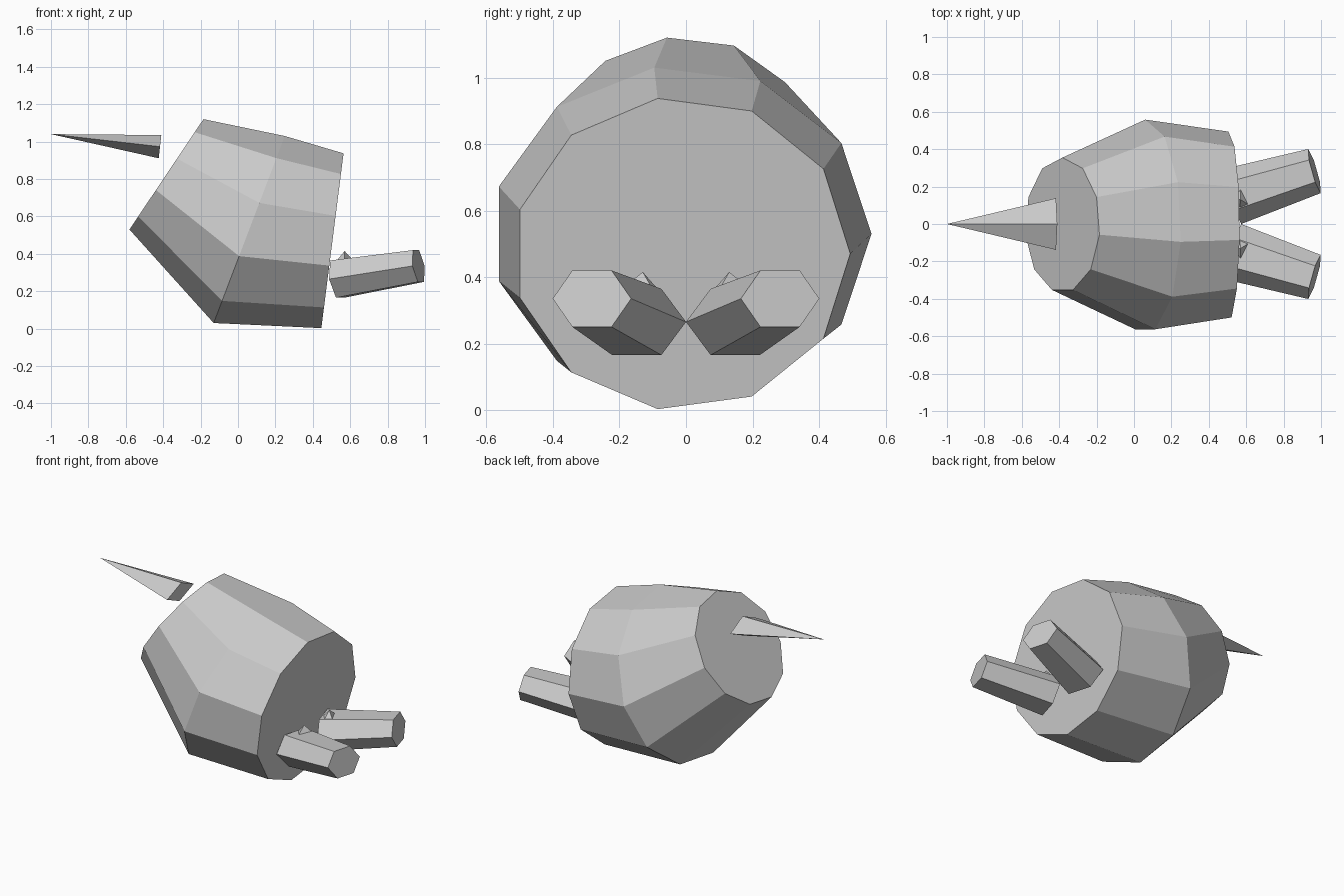
import bpy, bmesh, math
from mathutils import Vector

if "Cube" in bpy.data.objects:
    bpy.data.objects.remove(bpy.data.objects["Cube"])

grey = bpy.data.materials.new("light_grey")
grey.diffuse_color = (0.6, 0.6, 0.6, 1)
grey.use_nodes = True
grey.node_tree.nodes["Principled BSDF"].inputs["Base Color"].default_value = grey.diffuse_color


def make(name, bm):
    bmesh.ops.recalc_face_normals(bm, faces=bm.faces)
    mesh = bpy.data.meshes.new(name)
    bm.to_mesh(mesh)
    bm.free()
    mesh.materials.append(grey)
    obj = bpy.data.objects.new(name, mesh)
    bpy.context.collection.objects.link(obj)
    return obj


def ring(center, u, v, n):
    """Points of an n-sided ellipse with half axes u and v."""
    c, u, v = Vector(center), Vector(u), Vector(v)
    return [c + u * math.cos(a) + v * math.sin(a)
            for a in (2 * math.pi * k / n for k in range(n))]


def loft(name, rings):
    """Skin between rings and cap both ends; a one-point ring is a tip."""
    bm = bmesh.new()
    rows = [[bm.verts.new(p) for p in r] for r in rings]
    for a, b in zip(rows, rows[1:]):
        n = len(b)
        for i in range(n):
            j = (i + 1) % n
            bm.faces.new((a[0], b[i], b[j]) if len(a) == 1
                         else (a[i], a[j], b[j], b[i]))
    for r in (rows[0], rows[-1]):
        if len(r) > 2:
            bm.faces.new(r)
    return make(name, bm)


# Barrel body: three tilted eleven-sided rings
loft("body", [
    ring((-0.3825, -0.006, 0.825), (0, 0.361, 0), (0.2, 0, 0.298), 11),
    ring((0.06, -0.014, 0.53), (0, 0.572, 0), (0.192, 0, 0.505), 11),
    ring((0.505, -0.013, 0.47), (0, 0.507, 0), (0.06, 0, 0.472), 11),
])

# Pointed beak with a diamond base
loft("beak", [
    [Vector((-1.0, 0, 1.04))],
    ring((-0.417, 0, 0.973), (0, 0.138, 0), (0.007, 0, 0.062), 4),
])

# Tapered six-sided legs, splayed to each side
for side, label in ((-1, "right"), (1, "left")):
    loft(label + "_leg", [
        ring((0.53, side * 0.148, 0.265),
             (-0.043, side * 0.148, 0), (-0.018, 0, 0.115), 6),
        ring((0.965, side * 0.283, 0.335),
             (-0.033, side * 0.118, 0), (-0.015, 0, 0.098), 6),
    ])
    # Small shard poking out above each leg
    bm = bmesh.new()
    for x, y, z in ((0.56, 0.02, 0.29), (0.57, 0.13, 0.415), (0.635, 0.09, 0.345),
                    (0.57, 0.2, 0.36), (0.5, 0.13, 0.33)):
        bm.verts.new((x, side * y, z))
    bmesh.ops.convex_hull(bm, input=bm.verts)
    make(label + "_leg_shard", bm)
